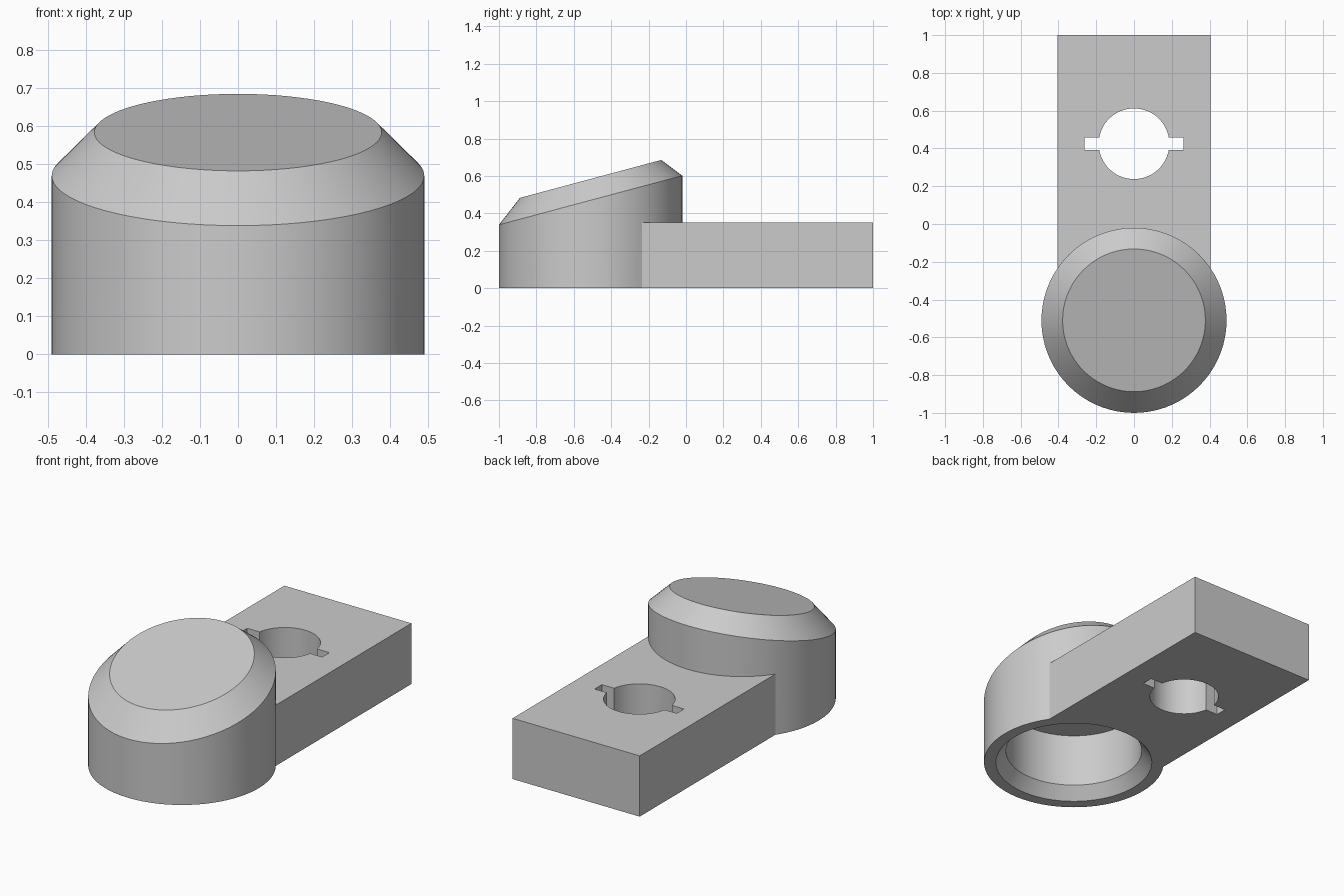
import bpy, bmesh, math

default = bpy.data.objects.get("Cube")
if default:
    bpy.data.objects.remove(default, do_unlink=True)

HEAD_Y, HOLE_Y = -0.51, 0.425
TILT = math.tan(math.radians(15))

grey = bpy.data.materials.new("light grey")
grey.use_nodes = True
grey.diffuse_color = (0.6, 0.6, 0.6, 1)
grey.node_tree.nodes["Principled BSDF"].inputs["Base Color"].default_value = (0.6, 0.6, 0.6, 1)


def finish(name, bm):
    bmesh.ops.recalc_face_normals(bm, faces=bm.faces)
    mesh = bpy.data.meshes.new(name)
    bm.to_mesh(mesh)
    bm.free()
    mesh.materials.append(grey)
    obj = bpy.data.objects.new(name, mesh)
    bpy.context.collection.objects.link(obj)
    return obj


def loft(name, cy, rings, n=72):
    """Round solid from (radius, height, slope) rings."""
    bm = bmesh.new()
    loops = []
    for r, z, slope in rings:
        loop = []
        for i in range(n):
            a = math.tau * i / n
            dy = r * math.sin(a)
            loop.append(bm.verts.new((r * math.cos(a), cy + dy, z + slope * dy)))
        loops.append(loop)
    for low, high in zip(loops, loops[1:]):
        for i in range(n):
            j = (i + 1) % n
            bm.faces.new((low[i], low[j], high[j], high[i]))
    bm.faces.new(loops[0][::-1])
    bm.faces.new(loops[-1])
    return finish(name, bm)


def box(name, x, y0, y1, z0, z1):
    bm = bmesh.new()
    bmesh.ops.create_cube(bm, size=1)
    for v in bm.verts:
        v.co = (2 * x * v.co.x, y0 + (v.co.y + 0.5) * (y1 - y0),
                z0 + (v.co.z + 0.5) * (z1 - z0))
    return finish(name, bm)


def combine(target, tool, operation):
    mod = target.modifiers.new(operation.title(), "BOOLEAN")
    mod.operation, mod.solver, mod.object = operation, "EXACT", tool
    bpy.context.view_layer.objects.active = target
    bpy.ops.object.modifier_apply(modifier=mod.name)
    bpy.data.objects.remove(tool, do_unlink=True)


# Slanted round head with bevelled rim, joined to the flat mounting block
body = loft("slanted_head_and_block", HEAD_Y,
            [(0.49, 0, 0), (0.49, 0.47, TILT), (0.378, 0.584, TILT)])
combine(body, box("mounting_block", 0.405, -0.3, 1, 0, 0.35), "UNION")

# Chamfered pocket under the head
combine(body, loft("pocket_cutter", HEAD_Y,
                   [(0.441, -0.02, 0), (0.37, 0.07, 0), (0.37, 0.38, 0)]), "DIFFERENCE")

# Through hole with a key slot on each side
combine(body, loft("hole_cutter", HOLE_Y, [(0.187, -0.1, 0), (0.187, 0.5, 0)]), "DIFFERENCE")
combine(body, box("key_slot_cutter", 0.262, HOLE_Y - 0.033, HOLE_Y + 0.033, -0.2, 0.6), "DIFFERENCE")

bpy.ops.object.select_all(action="DESELECT")
body.select_set(True)
bpy.context.view_layer.objects.active = body
bpy.ops.object.shade_smooth_by_angle(angle=math.radians(25))
